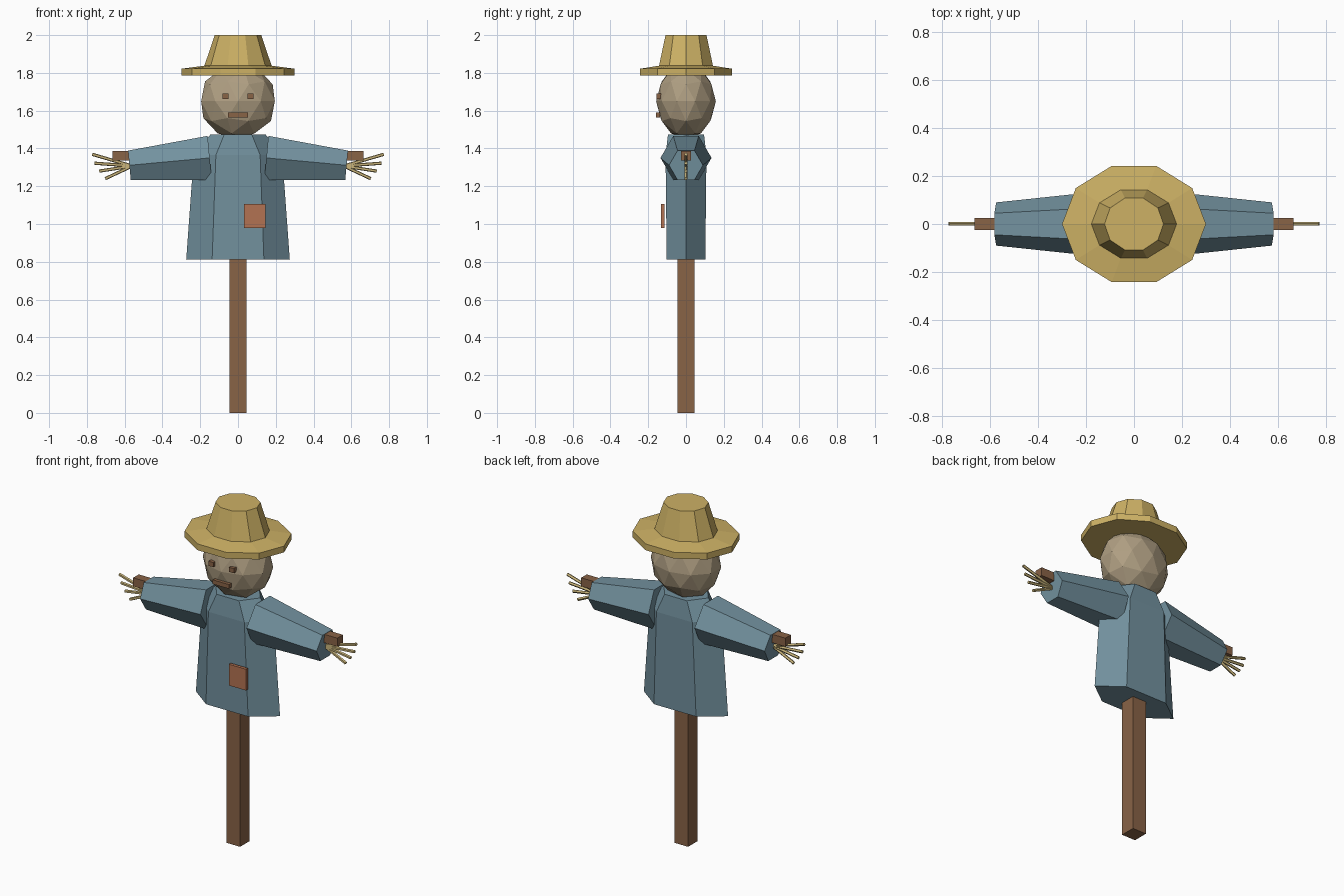
import bpy, math
from mathutils import Vector, Matrix

if "Cube" in bpy.data.objects:
    bpy.data.objects.remove(bpy.data.objects["Cube"])


def material(name, rgb):
    m = bpy.data.materials.new(name)
    m.diffuse_color = (*rgb, 1)
    m.use_nodes = True
    m.node_tree.nodes["Principled BSDF"].inputs["Base Color"].default_value = m.diffuse_color
    return m


WOOD = material("brown wood", (0.25, 0.125, 0.062))
CLOTH = material("blue cloth", (0.17, 0.285, 0.345))
SACK = material("sackcloth", (0.43, 0.345, 0.225))
STRAW = material("pale straw", (0.60, 0.47, 0.20))
HAT = material("golden straw", (0.61, 0.44, 0.13))
PATCH = material("rust patch", (0.45, 0.17, 0.085))


def mesh_object(name, verts, faces, mat):
    me = bpy.data.meshes.new(name)
    me.from_pydata(verts, [], faces)
    me.materials.append(mat)
    ob = bpy.data.objects.new(name, me)
    bpy.context.collection.objects.link(ob)
    return ob


def loft(name, n, rings, mat):
    """Closed n-sided solid through rings of (z, x radius, y radius)."""
    verts = [(rx * math.cos(2 * math.pi * i / n), ry * math.sin(2 * math.pi * i / n), z)
             for z, rx, ry in rings for i in range(n)]
    faces = [tuple(reversed(range(n))), tuple(range(len(verts) - n, len(verts)))]
    for r in range(len(rings) - 1):
        for i in range(n):
            j = (i + 1) % n
            faces.append((r * n + i, r * n + j, (r + 1) * n + j, (r + 1) * n + i))
    return mesh_object(name, verts, faces, mat)


def box(name, lo, hi, mat):
    x, y, z = zip(lo, hi)
    verts = [(x[i], y[j], z[k]) for k in (0, 1) for j in (0, 1) for i in (0, 1)]
    faces = [(0, 2, 3, 1), (4, 5, 7, 6), (0, 1, 5, 4), (2, 6, 7, 3), (0, 4, 6, 2), (1, 3, 7, 5)]
    return mesh_object(name, verts, faces, mat)


def rod(name, a, b, ra, rb, n, mat):
    """Tapered n-sided rod from a to b in the xz plane, with a corner towards y."""
    a, b = Vector(a), Vector(b)
    axis = (b - a).normalized()
    side = Vector((0, 1, 0))
    up = axis.cross(side)
    ob = loft(name, n, [(0, ra, ra), ((b - a).length, rb, rb)], mat)
    rot = Matrix((side, -up, axis)).transposed()
    if rot.determinant() < 0:
        rot = Matrix((side, up, axis)).transposed()
    ob.data.transform(Matrix.Translation(a) @ rot.to_4x4())
    return ob


# wooden frame
box("post", (-0.045, -0.045, 0), (0.045, 0.045, 1.45), WOOD)
box("crossbar", (-0.665, -0.026, 1.337), (0.665, 0.026, 1.387), WOOD)

# coat body and patch
loft("coat", 6, [(0.813, 0.274, 0.118), (1.365, 0.234, 0.125), (1.475, 0.145, 0.11)], CLOTH)
box("patch", (0.033, -0.132, 0.98), (0.145, -0.114, 1.105), PATCH)

# sleeves and straw hands
for s, label in ((-1, "left"), (1, "right")):
    rod(label + "_sleeve", (s * 0.15, 0, 1.35), (s * 0.575, 0, 1.311), 0.135, 0.09, 6, CLOTH)
    for i, (x, z) in enumerate(((0.772, 1.369), (0.76, 1.322), (0.735, 1.28), (0.703, 1.24))):
        rod(f"{label}_straw_{i + 1}", (s * 0.56, 0, 1.307), (s * x, 0, z), 0.009, 0.009, 5, STRAW)

# sack head
bpy.ops.mesh.primitive_ico_sphere_add(subdivisions=2, radius=1)
head = bpy.context.object
head.name = "head"
head.data.transform(Matrix.Translation((0, 0, 1.65)) @ Matrix.Diagonal((0.205, 0.158, 0.2, 1)))
head.data.materials.append(SACK)

# face
for s, label in ((-1, "left"), (1, "right")):
    box(label + "_eye", (s * 0.067 - 0.016, -0.156, 1.663), (s * 0.067 + 0.016, -0.132, 1.69), WOOD)
box("mouth", (-0.053, -0.16, 1.565), (0.053, -0.138, 1.59), WOOD)

# hat
loft("hat", 10, [(1.785, 0.3, 0.255), (1.822, 0.3, 0.255), (1.838, 0.178, 0.15),
                 (2.0, 0.123, 0.114)], HAT)
